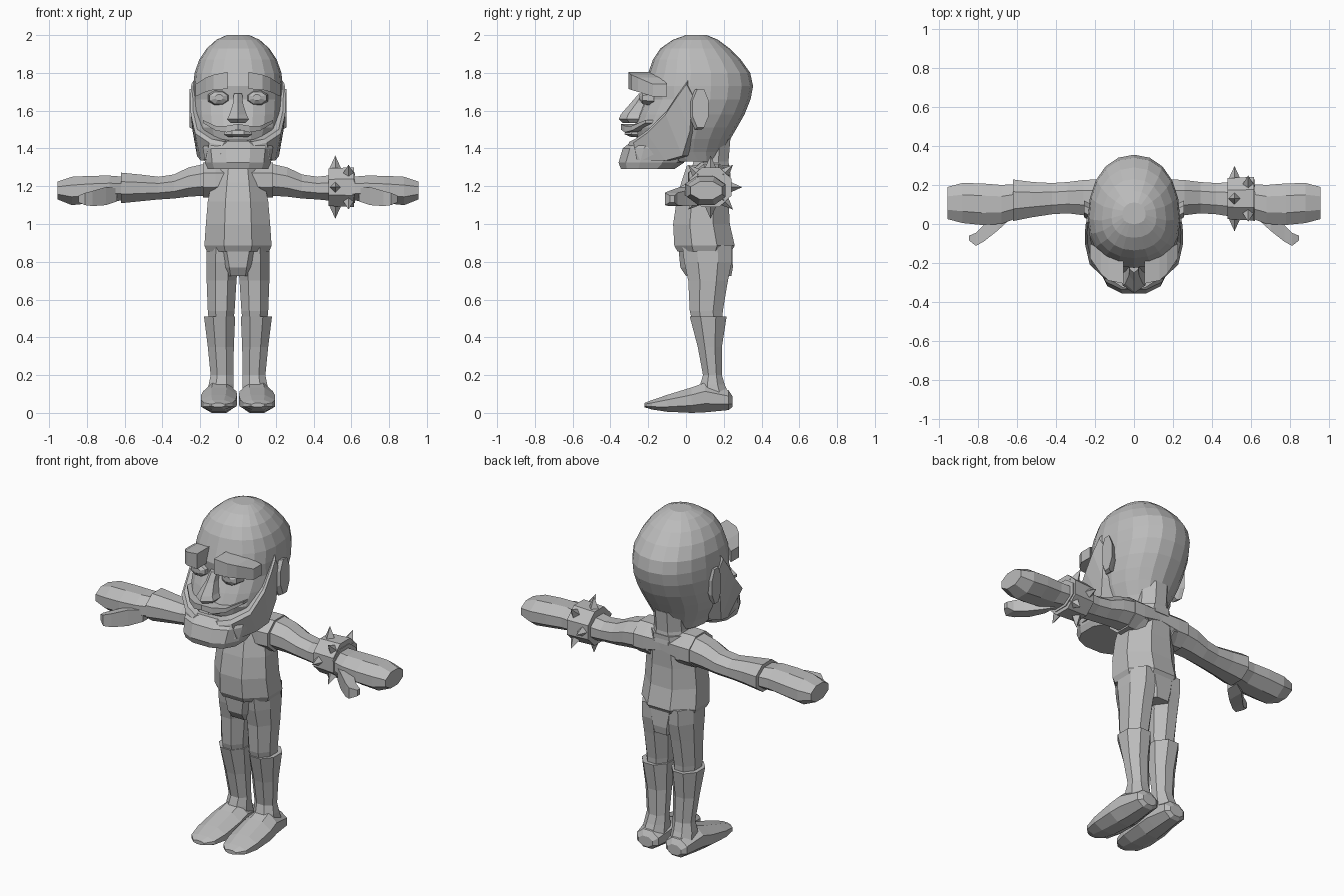
import bpy, bmesh, math
from mathutils import Vector, Matrix

grey = bpy.data.materials.new("plain grey")
grey.diffuse_color = (0.5, 0.5, 0.5, 1)


def finish(name, bm):
    bmesh.ops.recalc_face_normals(bm, faces=bm.faces[:])
    me = bpy.data.meshes.new(name)
    bm.to_mesh(me)
    bm.free()
    me.materials.append(grey)
    ob = bpy.data.objects.new(name, me)
    bpy.context.collection.objects.link(ob)
    return ob


def section(axis, pos, a0, a1, b0, b1, n, flat=True, power=1.0, mid=None):
    """Closed ring across an axis, fitted to bounds; mid shifts the widest place along b."""
    off = math.pi / n if flat else 0
    k = math.cos(off)
    mid = (b0 + b1) / 2 if mid is None else mid
    ring = []
    for i in range(n):
        t = 2 * math.pi * i / n + off
        c, s = math.cos(t) / k, math.sin(t) / k
        c = math.copysign(abs(c) ** power, c)
        s = math.copysign(abs(s) ** power, s)
        a = (a0 + a1) / 2 + (a1 - a0) / 2 * c
        b = mid + s * ((b1 - mid) if s > 0 else (mid - b0))
        ring.append({"x": (pos, a, b), "y": (a, pos, b), "z": (a, b, pos)}[axis])
    return ring


def skin(name, rings, side=1):
    bm = bmesh.new()
    vs = [[bm.verts.new((p[0] * side, p[1], p[2])) for p in r] for r in rings]
    n = len(vs[0])
    for lo, hi in zip(vs, vs[1:]):
        for i in range(n):
            j = (i + 1) % n
            bm.faces.new((lo[i], lo[j], hi[j], hi[i]))
    bm.faces.new(vs[0])
    bm.faces.new(vs[-1])
    return finish(name, bm)


def loft(name, axis, rows, n=8, side=1, **kw):
    return skin(name, [section(axis, *r, n, **kw) for r in rows], side)


def tube(name, pts, side=1):
    """Lofts four-cornered blocks: x, front y, back y, low z, high z per station."""
    return skin(name, [[(x, f, lo), (x, f, hi), (x, b, hi), (x, b, lo)]
                       for x, f, b, lo, hi in pts], side)


# Head: egg-shaped rings of z, half width, front y, back y
head = [(1.33, .13, -.10, .17), (1.38, .16, -.22, .20), (1.45, .20, -.26, .235),
        (1.51, .222, -.275, .27), (1.58, .232, -.25, .31), (1.66, .237, -.215, .342),
        (1.73, .237, -.225, .355), (1.80, .23, -.20, .34), (1.87, .205, -.175, .29),
        (1.93, .165, -.135, .23), (1.975, .115, -.07, .17), (2.0, .06, 0, .11)]
skin("head", [section("z", z, -w, w, f, b, 20, flat=False, power=.92, mid=f + (b - f) * .42)
              for z, w, f, b in head])
loft("neck", "z", [(1.26, -.11, .11, .02, .235), (1.33, -.09, .09, .04, .225),
                   (1.45, -.09, .09, .05, .235)])

# Beard: chin block and a strip up each cheek to the ear
loft("beard_chin", "z", [(1.292, -.16, .16, -.345, -.06), (1.325, -.175, .175, -.357, -.01),
                         (1.40, -.185, .185, -.335, .01), (1.44, -.18, .18, -.285, .01)],
     n=12, power=.8)
upper = [(.07, -.30, 1.435), (.14, -.27, 1.45), (.215, -.2, 1.50), (.238, -.10, 1.60),
         (.24, -.04, 1.69), (.235, .01, 1.76)]
lower = [(.08, -.33, 1.37), (.16, -.26, 1.34), (.185, -.11, 1.335), (.205, -.02, 1.36),
         (.228, .02, 1.49), (.228, .035, 1.68)]

# Nose, mouth
loft("nose", "z", [(1.535, -.04, .04, -.325, -.2), (1.555, -.058, .058, -.345, -.2),
                   (1.58, -.045, .045, -.335, -.2), (1.64, -.026, .026, -.285, -.18),
                   (1.69, -.022, .022, -.245, -.18)], n=6)
loft("lower_lip", "z", [(1.46, -.05, .05, -.29, -.2), (1.475, -.075, .075, -.325, -.2),
                        (1.495, -.075, .075, -.32, -.2)])

for s, tag in ((-1, "right"), (1, "left")):
    # Beard cheek strip with thickness
    inset = Vector((-.05, .03, 0))
    skin("beard_cheek_" + tag,
         [[Vector(u), Vector(u) + Vector((.012, -.008, -.02)), Vector(l) + Vector((.012, 0, 0)),
           Vector(l) + inset, Vector(u) + inset] for u, l in zip(upper, lower)], s)
    # Moustache, brow, eye and ear
    tube("moustache_" + tag, [(0, -.345, -.24, 1.50, 1.53), (.06, -.325, -.23, 1.485, 1.52),
                              (.12, -.285, -.2, 1.495, 1.52), (.185, -.215, -.15, 1.535, 1.55)], s)
    tube("brow_" + tag, [(.055, -.305, -.19, 1.715, 1.805), (.13, -.29, -.17, 1.71, 1.79),
                         (.17, -.255, -.13, 1.70, 1.775), (.225, -.175, -.10, 1.675, 1.74)], s)
    loft("eye_" + tag, "y", [(-.245, .08, .12, 1.655, 1.685), (-.23, .055, .15, 1.635, 1.70),
                             (-.17, .04, .16, 1.625, 1.71)], side=s)
    loft("ear_" + tag, "x", [(.19, .02, .09, 1.53, 1.69), (.235, .02, .11, 1.50, 1.71),
                             (.256, .035, .12, 1.51, 1.715)], side=s)

    # Arm with flared cuff, mitten hand and thumb
    loft("arm_" + tag, "x", [(.09, .02, .23, 1.13, 1.32), (.17, .035, .23, 1.15, 1.32),
                             (.26, .045, .225, 1.145, 1.30), (.34, .055, .215, 1.135, 1.262),
                             (.42, .05, .21, 1.13, 1.25), (.52, .035, .215, 1.12, 1.262),
                             (.62, .015, .228, 1.11, 1.272)], side=s)
    loft("hand_" + tag, "x", [(.60, .03, .205, 1.125, 1.25), (.68, .0, .20, 1.12, 1.256),
                              (.78, -.005, .208, 1.11, 1.255), (.88, .005, .21, 1.10, 1.25),
                              (.955, .025, .19, 1.13, 1.225)], side=s)
    tube("thumb_" + tag, [(.64, .02, .10, 1.12, 1.19), (.70, -.035, .07, 1.10, 1.195),
                          (.77, -.09, -.005, 1.095, 1.175), (.81, -.112, -.045, 1.10, 1.165),
                          (.845, -.085, -.06, 1.115, 1.15)], s)

    # Leg, boot shaft and pointed shoe
    loft("leg_" + tag, "z", [(.44, .03, .15, .045, .19), (.54, .018, .16, .02, .195),
                             (.70, .008, .166, .012, .222), (.80, .0, .168, -.01, .243),
                             (.89, .0, .165, -.02, .245)], side=s)
    loft("boot_shaft_" + tag, "z", [(.08, .02, .165, .06, .235), (.15, .024, .155, .075, .205),
                                    (.20, .025, .145, .09, .19), (.35, .022, .16, .062, .19),
                                    (.51, .015, .18, .02, .215)], side=s)
    loft("shoe_" + tag, "y", [(.245, .05, .14, .03, .09), (.225, .025, .165, .015, .12),
                              (.10, .008, .185, .003, .16), (.03, .005, .195, .0, .135),
                              (-.10, .012, .195, .006, .095), (-.18, .03, .18, .018, .068),
                              (-.22, .07, .14, .03, .052)], side=s)
    # Shoulder yoke
    loft("shoulder_" + tag, "x", [(.0, .01, .23, 1.18, 1.31), (.12, .01, .235, 1.14, 1.325),
                                  (.185, .015, .235, 1.14, 1.325)], side=s)

# Torso with overhanging hem, and hips
loft("torso", "z", [(.855, -.165, .165, -.045, .24), (.885, -.178, .178, -.062, .258),
                    (1.0, -.17, .17, -.068, .232), (1.12, -.16, .16, -.05, .225),
                    (1.22, -.14, .14, -.025, .23), (1.31, -.12, .12, .005, .232)])
loft("hips", "z", [(.725, -.095, .095, .0, .24), (.77, -.11, .11, -.03, .248),
                   (.87, -.15, .15, -.04, .245)])

# Spiked bracelet on the left wrist
cy, cz = .13, 1.195
loft("bracelet", "x", [(.48, cy - .105, cy + .105, cz - .10, cz + .10),
                       (.615, cy - .112, cy + .112, cz - .105, cz + .105)])
for i in range(8):
    a = math.pi / 4 * i
    out = Vector((0, math.sin(a), math.cos(a)))
    bm = bmesh.new()
    rot = out.to_track_quat("Z", "X").to_matrix().to_4x4()
    x = .585 if i % 2 else .515
    bmesh.ops.create_cone(bm, cap_ends=True, segments=4, radius1=.034, radius2=0, depth=.075,
                          matrix=Matrix.Translation(Vector((x, cy, cz)) + out * .13) @ rot)
    finish("bracelet_spike", bm)
